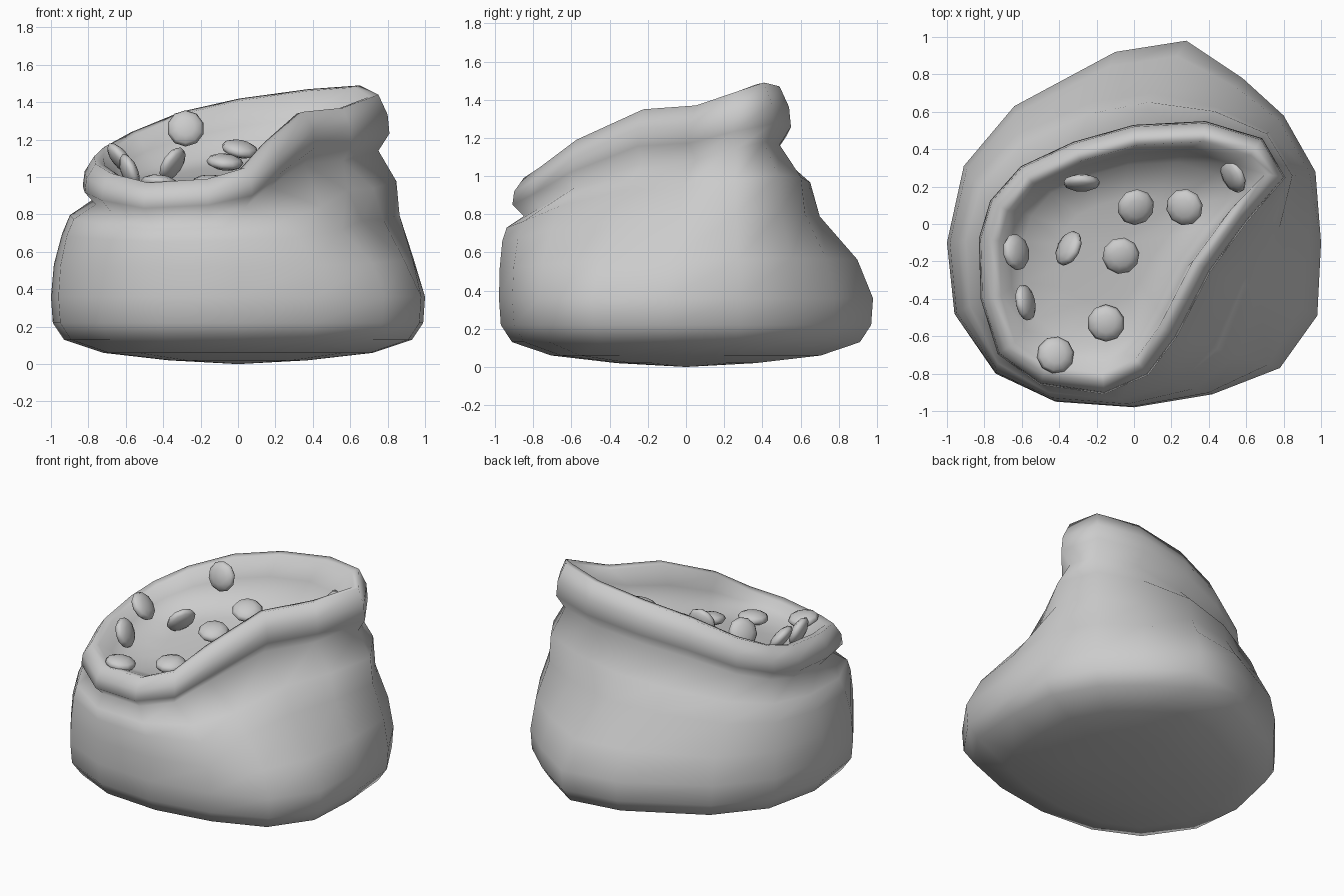
import bpy, bmesh, math
from mathutils import Vector

old = bpy.data.objects.get("Cube")
if old:
    bpy.data.objects.remove(old, do_unlink=True)


def make_material(name, color):
    mat = bpy.data.materials.new(name)
    mat.use_nodes = True
    mat.diffuse_color = color
    mat.node_tree.nodes["Principled BSDF"].inputs["Base Color"].default_value = color
    return mat


grey = make_material("plain grey", (0.6, 0.6, 0.6, 1))


def finish(bm, name):
    mesh = bpy.data.meshes.new(name)
    bm.to_mesh(mesh)
    bm.free()
    mesh.materials.append(grey)
    mesh.polygons.foreach_set("use_smooth", [True] * len(mesh.polygons))
    obj = bpy.data.objects.new(name, mesh)
    bpy.context.collection.objects.link(obj)
    return obj


# Widest outline of the sack body, counterclockwise from the right side
base = [(-1, -.1), (-.96, -.48), (-.74, -.8), (-.42, -.95), (0, -.98), (.42, -.91),
        (.78, -.77), (.98, -.49), (1, -.1), (.97, .28), (.8, .58), (.58, .78),
        (.28, .98), (-.1, .92), (-.64, .63), (-.91, .31)]
# Rolled rim: outer outline and crest height
rim = [(-.82, -.08, 1.12), (-.81, -.4, 1.08), (-.72, -.69, 1.03), (-.5, -.85, .98),
       (-.16, -.9, 1), (.07, -.8, 1.06), (.22, -.6, 1.2), (.4, -.25, 1.36),
       (.6, .02, 1.38), (.8, .25, 1.45), (.68, .45, 1.5), (.38, .54, 1.48),
       (0, .52, 1.43), (-.32, .43, 1.36), (-.6, .3, 1.25), (-.76, .12, 1.17)]
base = [Vector(p) for p in base]
outer = [Vector(p[:2]) for p in rim]
crest = [p[2] for p in rim]
count = len(base)
middle = Vector((-.1, -.12))


def floor_height(p):
    return 1.04 + .1 * p.x + .17 * p.y


def inset(i, amount):
    along = (outer[(i + 1) % count] - outer[i - 1]).normalized()
    return outer[i] + Vector((-along.y, along.x)) * amount


def scaled_base(scale, z):
    return [(*(p * scale), z) for p in base]


def body_ring(blend, blend_slope, z, z_slope):
    """Ring between the rim and base outlines, following the slanted rim height."""
    ring = []
    for i in range(count):
        lift = crest[i] - 1
        p = outer[i].lerp(base[i], blend + blend_slope * lift)
        ring.append((*p, z + z_slope * lift))
    return ring


def rim_ring(amount, z, z_slope):
    return [(*inset(i, amount), z + z_slope * (crest[i] - 1)) for i in range(count)]


def bowl_ring(scale, drop):
    ring = []
    for i in range(count):
        p = middle.lerp(outer[i], scale)
        f = floor_height(p)
        ring.append((*p, f + (crest[i] - f) * drop))
    return ring


# Sack: one skin from underside, over the rolled rim, down to the inner filling
rings = [
    scaled_base(.37, .02), scaled_base(.72, .06), scaled_base(.93, .13),
    scaled_base(.99, .22), scaled_base(1, .36),
    body_ring(.95, -.3, .52, .1), body_ring(.78, -.9, .66, .3),
    body_ring(.5, -.5, .73, .55), rim_ring(.05, .79, .78),
    rim_ring(-.01, .85, .85), rim_ring(0, .92, .92),
    rim_ring(.05, .99, 1), rim_ring(.1, .98, 1),
    bowl_ring(.78, .5), bowl_ring(.68, .12), bowl_ring(.4, 0),
]
bm = bmesh.new()
loops = [[bm.verts.new(co) for co in ring] for ring in rings]
for low, high in zip(loops, loops[1:]):
    for i in range(count):
        j = (i + 1) % count
        bm.faces.new((low[i], low[j], high[j], high[i]))
bottom = bm.verts.new((0, 0, 0))
inside = bm.verts.new((*middle, floor_height(middle)))
for i in range(count):
    j = (i + 1) % count
    bm.faces.new((bottom, loops[0][j], loops[0][i]))
    bm.faces.new((inside, loops[-1][i], loops[-1][j]))
finish(bm, "sack")

# Loose rounded pieces: centre and facing direction
pieces = [((-.28, .22, 1.26), (0, -1, .25)), ((.01, .09, 1.15), (.2, -.3, 1)),
          ((.27, .09, 1.18), (-.2, -.2, 1)), ((-.07, -.17, 1.08), (.1, -.2, 1)),
          ((-.15, -.53, .97), (0, -.1, 1)), ((-.42, -.7, .97), (.1, .1, 1)),
          ((-.63, -.15, 1.1), (1, .2, .8)), ((-.35, -.13, 1.07), (-.8, .4, .5)),
          ((-.58, -.42, 1.03), (1, .2, .4)), ((.53, .26, 1.27), (-1, -.5, .6))]
for number, (centre, facing) in enumerate(pieces):
    bm = bmesh.new()
    bmesh.ops.create_uvsphere(bm, u_segments=10, v_segments=6, radius=.1)
    bmesh.ops.scale(bm, vec=(1, 1, .42), verts=bm.verts)
    piece = finish(bm, f"rounded_piece_{number + 1}")
    piece.location = centre
    piece.rotation_euler = Vector(facing).to_track_quat("Z", "Y").to_euler()
